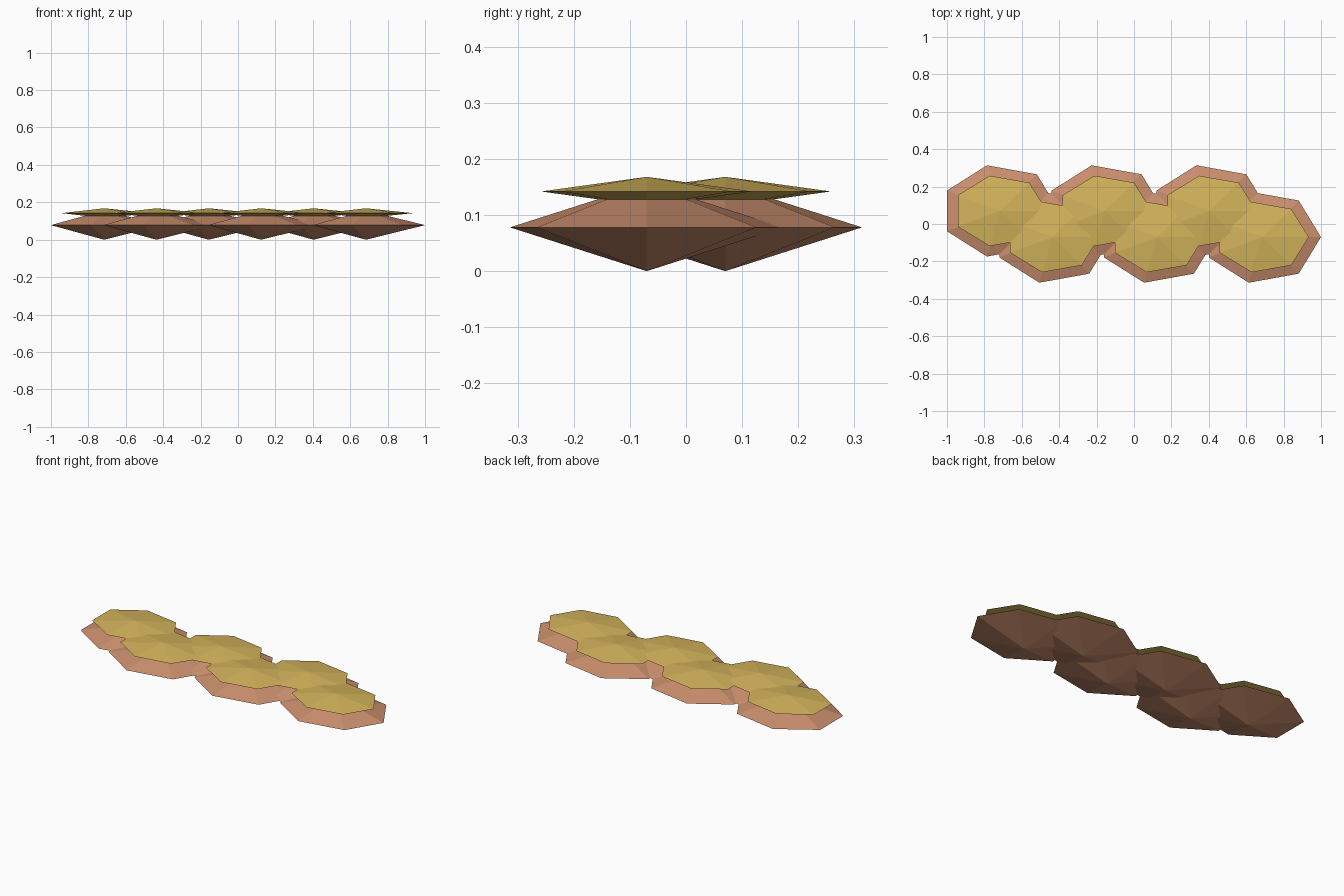
import bpy, bmesh, math

if "Cube" in bpy.data.objects:
    bpy.data.objects.remove(bpy.data.objects["Cube"])


def material(name, rgb):
    m = bpy.data.materials.new(name)
    m.diffuse_color = (*rgb, 1)
    m.use_nodes = True
    m.node_tree.nodes["Principled BSDF"].inputs["Base Color"].default_value = m.diffuse_color
    return m


CRUST = material("baked crust", (0.60, 0.275, 0.156))
TOPPING = material("golden topping", (0.66, 0.456, 0.107))
SIDES = 7


def lozenge(name, center, radii, mat):
    """Flat-faced seven-sided double cone, squashed to the given radii."""
    cx, cy, cz = center
    rx, ry, rz = radii
    bm = bmesh.new()
    ring = []
    for i in range(SIDES):
        a = 2 * math.pi * i / SIDES
        ring.append(bm.verts.new((rx * math.cos(a), ry * math.sin(a), 0)))
    top = bm.verts.new((0, 0, rz))
    bottom = bm.verts.new((0, 0, -rz))
    for i in range(SIDES):
        a, b = ring[i], ring[(i + 1) % SIDES]
        bm.faces.new((a, b, top))
        bm.faces.new((b, a, bottom))
    mesh = bpy.data.meshes.new(name)
    bm.to_mesh(mesh)
    bm.free()
    mesh.materials.append(mat)
    obj = bpy.data.objects.new(name, mesh)
    obj.location = (cx, cy, cz)
    bpy.context.collection.objects.link(obj)


# Six overlapping lobes in a zigzag row, each with a thin topping
for i in range(6):
    x = -0.716 + 0.28 * i
    y = 0.07 if i % 2 == 0 else -0.07
    lozenge(f"crust_lobe_{i + 1}", (x, y, 0.078), (0.3155, 0.25, 0.078), CRUST)
    lozenge(f"topping_lobe_{i + 1}", (x, y, 0.142), (0.251, 0.193, 0.026), TOPPING)
